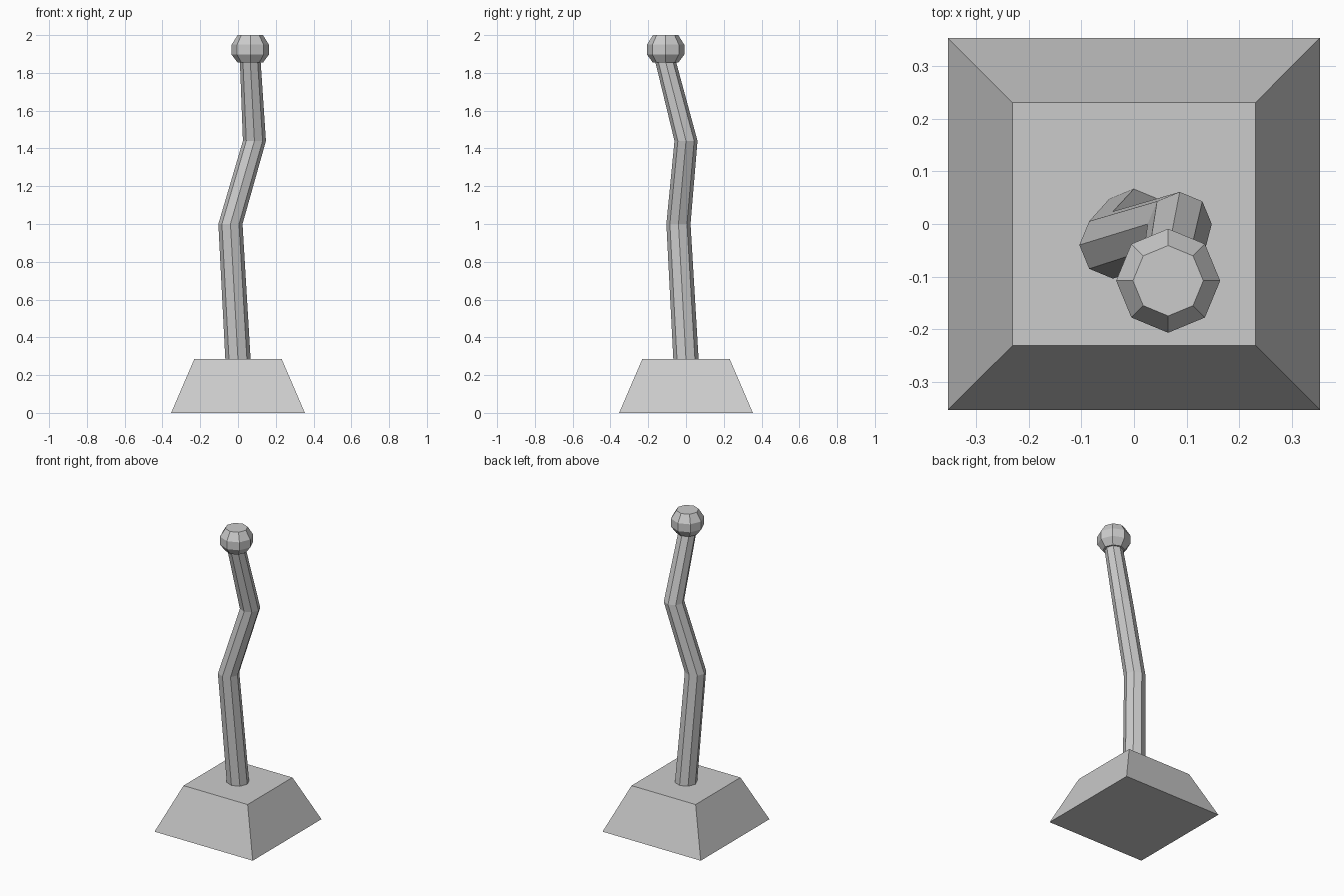
import bpy, bmesh, math

if "Cube" in bpy.data.objects:
    bpy.data.objects.remove(bpy.data.objects["Cube"])


def loft(name, rings, sides, turn=0.0):
    """Join horizontal polygon rings (x, y, z, radius) into a capped solid."""
    bm = bmesh.new()
    loops = []
    for x, y, z, r in rings:
        angles = [turn + 2 * math.pi * i / sides for i in range(sides)]
        loops.append([bm.verts.new((x + r * math.cos(a), y + r * math.sin(a), z))
                      for a in angles])
    for low, high in zip(loops, loops[1:]):
        for i in range(sides):
            j = (i + 1) % sides
            bm.faces.new((low[i], low[j], high[j], high[i]))
    bm.faces.new(loops[0][::-1])
    bm.faces.new(loops[-1])
    bmesh.ops.recalc_face_normals(bm, faces=bm.faces)
    mesh = bpy.data.meshes.new(name)
    bm.to_mesh(mesh)
    bm.free()
    obj = bpy.data.objects.new(name, mesh)
    bpy.context.collection.objects.link(obj)
    return obj


# Square tapered base
diag = math.sqrt(2)
loft("base", [(0, 0, 0, 0.354 * diag), (0, 0, 0.286, 0.231 * diag)], 4, math.pi / 4)

# Crooked eight-sided stem, slightly thinner towards the top
loft("stem", [(0, 0, 0.28, 0.067),
              (-0.04, -0.04, 1.0, 0.064),
              (0.087, 0.0, 1.44, 0.061),
              (0.065, -0.108, 1.86, 0.055)], 8)

# Faceted knob with flat top and bottom
kx, ky = 0.065, -0.108
knob_profile = [(1.854, 0.067), (1.897, 0.099), (1.949, 0.099), (2.0, 0.067)]
loft("knob", [(kx, ky, z, r) for z, r in knob_profile], 8)
